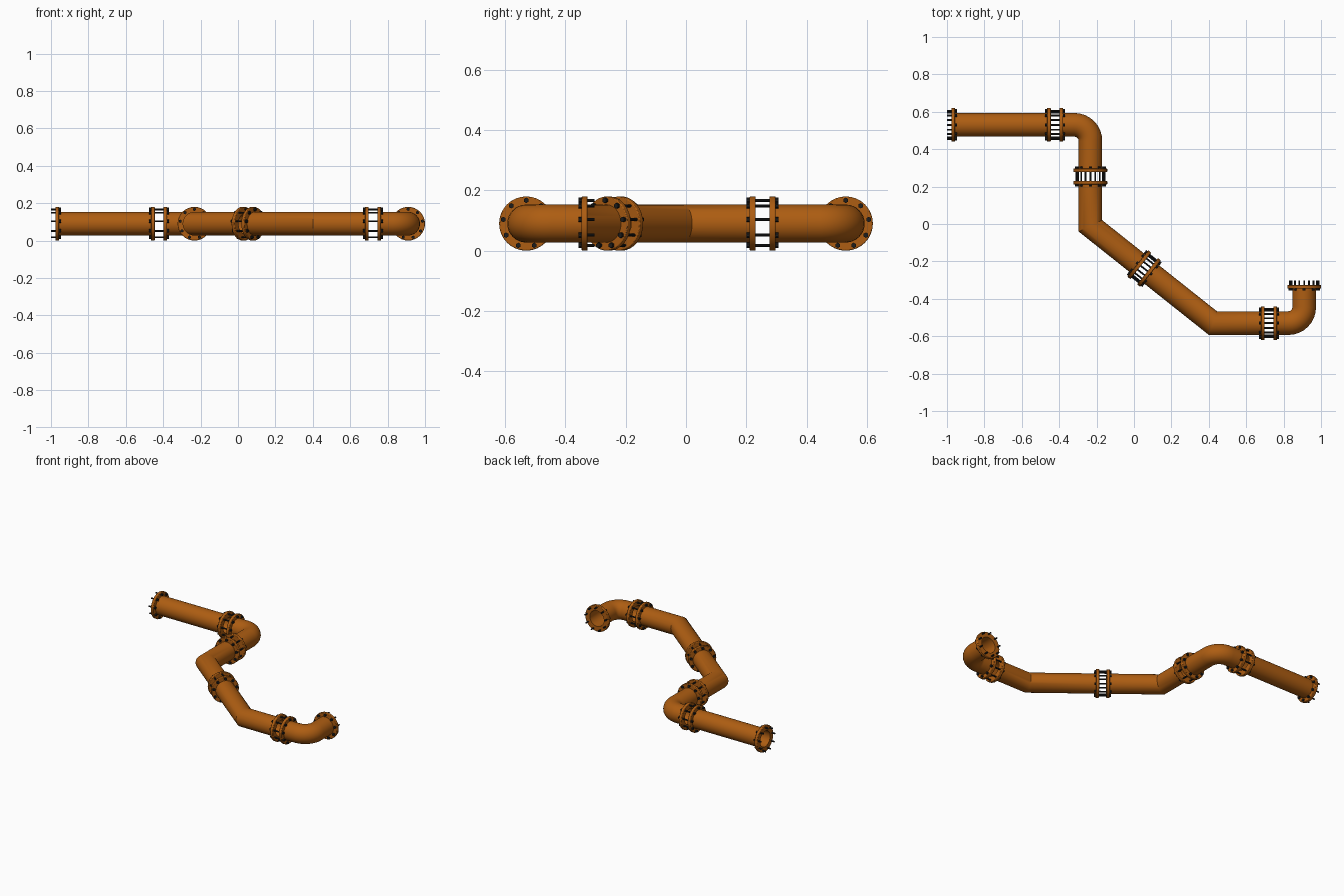
import bpy, bmesh, math
from mathutils import Vector

if "Cube" in bpy.data.objects:
    bpy.data.objects.remove(bpy.data.objects["Cube"])

Z = 0.09            # pipe axis height
R_OUT, R_IN = 0.063, 0.054
R_FLANGE, R_BOLT = 0.09, 0.077
UP = Vector((0, 0, 1))


def material(name, rgb):
    m = bpy.data.materials.new(name)
    m.diffuse_color = (*rgb, 1)
    m.use_nodes = True
    m.node_tree.nodes["Principled BSDF"].inputs["Base Color"].default_value = m.diffuse_color
    return m


RUST = material("rust_orange", (0.42, 0.11, 0.006))
BLACK = material("dark_steel", (0.012, 0.012, 0.012))


def V(x, y):
    return Vector((x, y, Z))


def sweep(bm, pts, radii, sides=32, start=0.0):
    """Sweep a disc (one radius) or a hollow ring (two radii) with mitred corners."""
    loops = []
    for r in radii:
        rings = []
        for i, p in enumerate(pts):
            a = (p - pts[max(i - 1, 0)]).normalized()
            b = (pts[min(i + 1, len(pts) - 1)] - p).normalized()
            t = (a + b).normalized()
            side = t.cross(UP) / t.dot(b if b.length else a)
            rings.append([bm.verts.new(p + r * (side * math.sin(k) + UP * math.cos(k)))
                          for k in (start + 2 * math.pi * j / sides for j in range(sides))])
        for q, s in zip(rings, rings[1:]):
            for j in range(sides):
                n = (j + 1) % sides
                bm.faces.new((q[j], q[n], s[n], s[j]))
        loops.append(rings)
    for e in (0, -1):
        if len(radii) == 1:
            bm.faces.new(loops[0][e])
        else:
            o, i = loops[0][e], loops[1][e]
            for j in range(sides):
                n = (j + 1) % sides
                bm.faces.new((o[j], o[n], i[n], i[j]))


def finish(bm, name, mat, bevel=0):
    bmesh.ops.recalc_face_normals(bm, faces=bm.faces)
    me = bpy.data.meshes.new(name)
    bm.to_mesh(me)
    bm.free()
    me.materials.append(mat)
    ob = bpy.data.objects.new(name, me)
    bpy.context.collection.objects.link(ob)
    bpy.ops.object.select_all(action='DESELECT')
    ob.select_set(True)
    bpy.context.view_layer.objects.active = ob
    bpy.ops.object.shade_smooth_by_angle(angle=math.radians(30))
    if bevel:
        mod = ob.modifiers.new("edge_bevel", 'BEVEL')
        mod.width, mod.segments, mod.limit_method = bevel, 2, 'ANGLE'


def elbow(corner, d_in, d_out, r=0.085, n=8):
    """Points of a quarter bend around a corner."""
    c = corner - d_in * r + d_out * r
    return [c - d_out * r * math.cos(a) + d_in * r * math.sin(a)
            for a in (math.pi / 2 * k / n for k in range(n + 1))]


def pipe_end(name, joint, d):
    """Flange and bolts at a joint; d points from the joint into the pipe."""
    bm = bmesh.new()
    sweep(bm, [joint + d * 0.023, joint + d * 0.043], (R_FLANGE, R_IN))
    finish(bm, name + "_flange", RUST, 0.003)
    bm = bmesh.new()
    for k in range(9):
        a = 2 * math.pi * k / 9
        c = joint + R_BOLT * (UP * math.cos(a) + d.cross(UP) * math.sin(a))
        sweep(bm, [c, c + d * 0.045], (0.005,), 10)
        sweep(bm, [c + d * 0.042, c + d * 0.053], (0.009,), 6)
    finish(bm, name + "_bolts", BLACK)


X, Y = Vector((1, 0, 0)), Vector((0, 1, 0))
m1, m2 = V(-0.233, -0.01), V(0.422, -0.53)      # mitred corners
D = (m2 - m1).normalized()
mid = m1 + D * 0.367

# section: start joint, direction, bend points, end joint, direction
sections = [
    ("straight_pipe", V(-1, 0.53), X, [], V(-0.422, 0.53), X),
    ("upper_elbow", V(-0.422, 0.53), X, elbow(V(-0.233, 0.53), X, -Y), V(-0.233, 0.254), -Y),
    ("upper_mitre_pipe", V(-0.233, 0.254), -Y, [m1], mid, D),
    ("lower_mitre_pipe", mid, D, [m2], V(0.722, -0.53), X),
    ("end_elbow", V(0.722, -0.53), X, elbow(V(0.91, -0.53), X, Y), V(0.91, -0.303), Y),
]
for name, j0, d0, bend, j1, d1 in sections:
    bm = bmesh.new()
    sweep(bm, [j0 + d0 * 0.023, *bend, j1 - d1 * 0.023], (R_OUT, R_IN))
    finish(bm, name, RUST)
    pipe_end(name + "_start", j0, d0)
    pipe_end(name + "_finish", j1, -d1)
